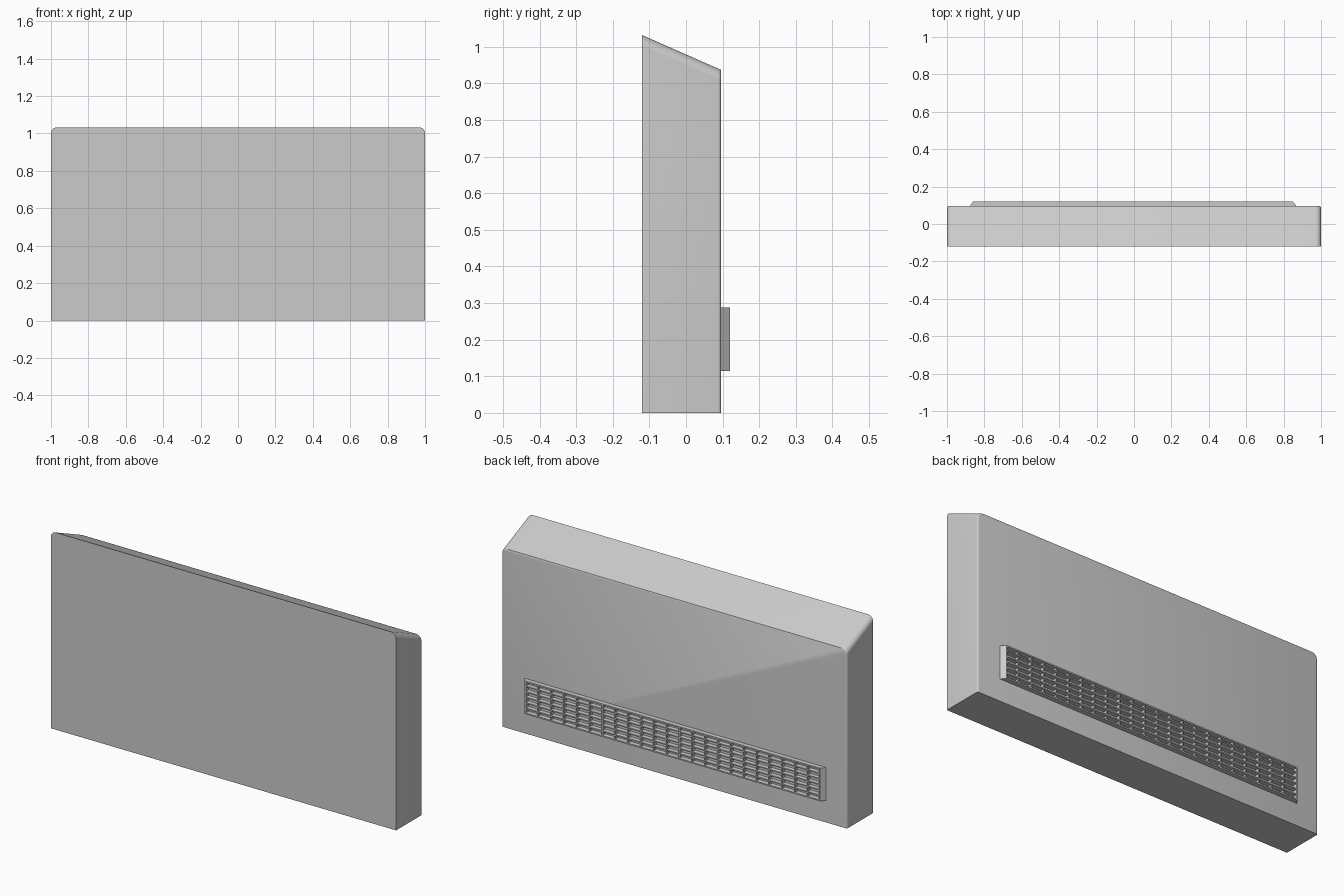
import bpy, bmesh, math

if "Cube" in bpy.data.objects:
    bpy.data.objects.remove(bpy.data.objects["Cube"])

FRONT, BACK = -0.12, 0.096
TOP_F, TOP_B = 1.032, 0.937
GRILLE_Y = 0.12


def make_object(name, bm, smooth=False):
    bmesh.ops.recalc_face_normals(bm, faces=bm.faces[:])
    mesh = bpy.data.meshes.new(name)
    bm.to_mesh(mesh)
    bm.free()
    ob = bpy.data.objects.new(name, mesh)
    bpy.context.collection.objects.link(ob)
    if smooth:
        bpy.ops.object.select_all(action='DESELECT')
        bpy.context.view_layer.objects.active = ob
        ob.select_set(True)
        bpy.ops.object.shade_smooth_by_angle(angle=math.radians(30))
    return ob


def add_prism(bm, outline, offset):
    """Closed prism from a 3D outline swept by an offset."""
    a = [bm.verts.new(p) for p in outline]
    b = [bm.verts.new([p[i] + offset[i] for i in range(3)]) for p in outline]
    bm.faces.new(a)
    bm.faces.new(b[::-1])
    n = len(a)
    for i in range(n):
        bm.faces.new((a[i], a[(i + 1) % n], b[(i + 1) % n], b[i]))


def casing_ring(bm, y, half, radius=0.03, steps=8):
    """Outline with two rounded top corners, lowered along the sloping top."""
    top = TOP_F + (TOP_B - TOP_F) * (y - FRONT) / (BACK - FRONT)
    pts = [(-half, 0), (half, 0)]
    for cx, start in ((half - radius, 0), (radius - half, 90)):
        for i in range(steps + 1):
            a = math.radians(start + 90 * i / steps)
            pts.append((cx + radius * math.cos(a), top - radius + radius * math.sin(a)))
    return [bm.verts.new((x, y, z)) for x, z in pts]


# Casing: sloping top, softened vertical edges at the back
bm = bmesh.new()
r = 0.009
rings = [casing_ring(bm, FRONT, 1.0)]
for i in range(5):
    a = math.radians(90 * i / 4)
    rings.append(casing_ring(bm, BACK - r + r * math.sin(a), 1 - r + r * math.cos(a)))
for p, q in zip(rings, rings[1:]):
    for i in range(len(p)):
        j = (i + 1) % len(p)
        bm.faces.new((p[i], p[j], q[j], q[i]))
bm.faces.new(rings[0])
bm.faces.new(rings[-1])
make_object("casing", bm, True)

# Grille frame: top and bottom rails with splayed ends
X0, X1, Z0, Z1 = -0.88, 0.87, 0.115, 0.288
SPLAY, RAIL = 0.02, 0.007
base = BACK - 0.002
bm = bmesh.new()
for z in (Z0, Z1 - RAIL):
    add_prism(bm, [(X0, base, z), (X1, base, z),
                   (X1 - SPLAY, GRILLE_Y, z), (X0 + SPLAY, GRILLE_Y, z)], (0, 0, RAIL))
for x, s in ((X0, 1), (X1, -1)):
    add_prism(bm, [(x, base, Z0), (x + s * (SPLAY + 0.006), base, Z0),
                   (x + s * (SPLAY + 0.006), GRILLE_Y, Z0),
                   (x + s * SPLAY, GRILLE_Y, Z0)], (0, 0, Z1 - Z0))
make_object("grille_frame", bm)

# Horizontal slats
bm = bmesh.new()
ROWS, COLS = 6, 23
for i in range(1, ROWS):
    z = Z0 + (Z1 - Z0) * i / ROWS
    add_prism(bm, [(X0 + SPLAY, base, z - 0.003), (X0 + SPLAY, GRILLE_Y - 0.001, z - 0.003),
                   (X0 + SPLAY, GRILLE_Y - 0.001, z + 0.003), (X0 + SPLAY, base, z + 0.003)],
              (X1 - X0 - 2 * SPLAY, 0, 0))
make_object("grille_slats", bm)

# Vertical bars, set slightly behind the slats
bm = bmesh.new()
for i in range(1, COLS):
    x = X0 + SPLAY + (X1 - X0 - 2 * SPLAY) * i / COLS
    add_prism(bm, [(x - 0.003, base, Z0), (x + 0.003, base, Z0),
                   (x + 0.003, GRILLE_Y - 0.004, Z0), (x - 0.003, GRILLE_Y - 0.004, Z0)],
              (0, 0, Z1 - Z0))
make_object("grille_bars", bm)
